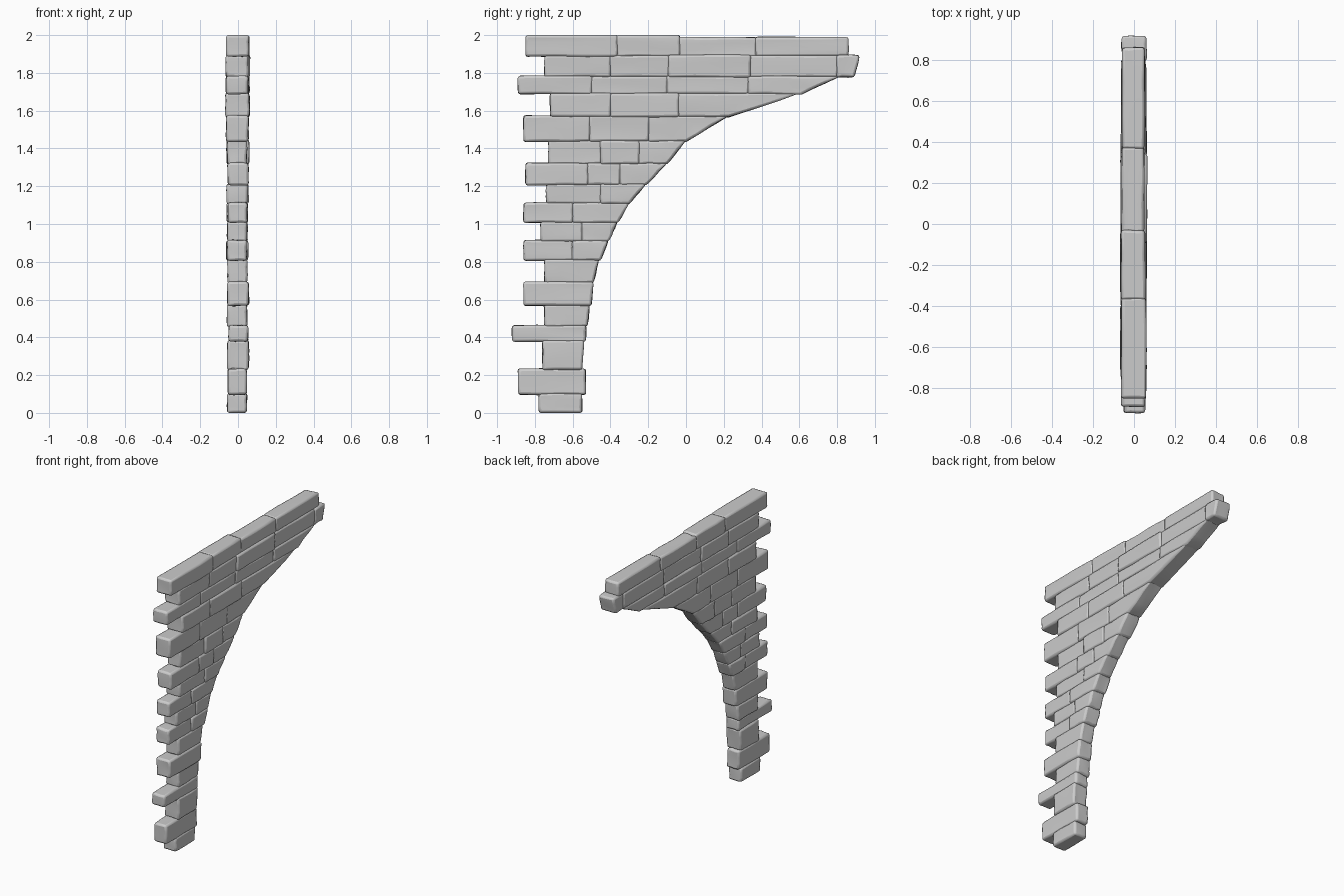
import bpy
import bmesh
import random
from mathutils import Vector

random.seed(4)
if "Cube" in bpy.data.objects:
    bpy.data.objects.remove(bpy.data.objects["Cube"], do_unlink=True)

stone = bpy.data.materials.new("grey stone")
stone.use_nodes = True
grey = (0.6, 0.6, 0.6, 1)
stone.diffuse_color = grey
stone.node_tree.nodes["Principled BSDF"].inputs["Base Color"].default_value = grey

OVERLAP = 0.004   # neighbouring stones sink slightly into each other
ROUGH = 0.003     # unevenness of the hewn faces


def lerp(a, b, t):
    return a + (b - a) * t


def make_block():
    """Unit cube with gridded faces, the blank for every stone."""
    bm = bmesh.new()
    bmesh.ops.create_cube(bm, size=1)
    bmesh.ops.subdivide_edges(bm, edges=bm.edges[:], cuts=2, use_grid_fill=True)
    mesh = bpy.data.meshes.new("stone_blank")
    bm.to_mesh(mesh)
    bm.free()
    return mesh


def add_stone(bm, back, front_low, front_high, low, high, half, shift):
    """One hewn block; its far end may lean to follow the arch."""
    first = len(bm.verts)
    bm.from_mesh(block)
    bm.verts.ensure_lookup_table()
    for v in bm.verts[first:]:
        u, w = v.co.y + 0.5, v.co.z + 0.5
        end = lerp(front_low, front_high, w)
        v.co = Vector((shift + v.co.x * 2 * half, lerp(back, end, u), lerp(low, high, w)))
        v.co += Vector([random.uniform(-ROUGH, ROUGH) for _ in range(3)])
        v.co.z = min(max(v.co.z, 0), 2)


def add_course(name, low, high, back, end_low, end_high, joints, half):
    """One horizontal row of stones, split at the given joints."""
    bm = bmesh.new()
    starts = [back] + joints
    for i, start in enumerate(starts):
        last = i == len(starts) - 1
        a = end_low if last else joints[i] + OVERLAP
        b = end_high if last else joints[i] + OVERLAP
        add_stone(bm, start - (OVERLAP if i else 0), a, b,
                  low - OVERLAP, high + OVERLAP,
                  half + random.uniform(-0.004, 0.004),
                  random.uniform(-0.006, 0.002))
    mesh = bpy.data.meshes.new(name)
    bm.to_mesh(mesh)
    bm.free()
    mesh.materials.append(stone)
    obj = bpy.data.objects.new(name, mesh)
    bpy.context.collection.objects.link(obj)
    bevel = obj.modifiers.new("worn edges", "BEVEL")
    bevel.width = 0.013
    bevel.segments = 2
    bevel.limit_method = "ANGLE"
    bevel.angle_limit = 0.7
    bpy.ops.object.select_all(action="DESELECT")
    obj.select_set(True)
    bpy.context.view_layer.objects.active = obj
    bpy.ops.object.shade_smooth_by_angle(angle=0.7)


# Rows from the foot up: top height, toothed back edge, arch edge (low, high), joints
courses = [
    (0.10, -0.78, -0.55, -0.55, []),
    (0.23, -0.89, -0.53, -0.53, []),
    (0.38, -0.76, -0.55, -0.54, []),
    (0.46, -0.92, -0.53, -0.53, []),
    (0.57, -0.75, -0.52, -0.51, []),
    (0.69, -0.86, -0.5, -0.49, []),
    (0.81, -0.75, -0.49, -0.46, []),
    (0.91, -0.86, -0.45, -0.41, [-0.6]),
    (1.01, -0.77, -0.41, -0.36, [-0.55]),
    (1.11, -0.86, -0.36, -0.3, [-0.6]),
    (1.21, -0.74, -0.3, -0.21, [-0.45]),
    (1.32, -0.85, -0.21, -0.1, [-0.52, -0.35]),
    (1.44, -0.73, -0.1, 0, [-0.45, -0.25]),
    (1.57, -0.86, 0, 0.23, [-0.51, -0.2]),
    (1.69, -0.72, 0.23, 0.61, [-0.4, -0.04]),
    (1.78, -0.89, 0.61, 0.82, [-0.5, -0.1, 0.33]),
    (1.89, -0.75, 0.89, 0.92, [-0.4, -0.09, 0.34, 0.8]),
]
block = make_block()
floor = 0
for number, (top, back, end_low, end_high, joints) in enumerate(courses):
    half = 0.06 if number > 12 else 0.054
    add_course(f"stone_course_{number + 1}", floor, top, back, end_low, end_high, joints, half)
    floor = top

# Coping: long slabs, the front ones dipping slightly
add_course("coping_back", floor, 2, -0.85, -0.36, -0.36, [], 0.062)
add_course("coping_middle", floor, 2, -0.37, -0.03, -0.03, [], 0.06)
add_course("coping_front", floor, 1.985, -0.04, 0.86, 0.86, [0.37], 0.055)
bpy.data.meshes.remove(block)
